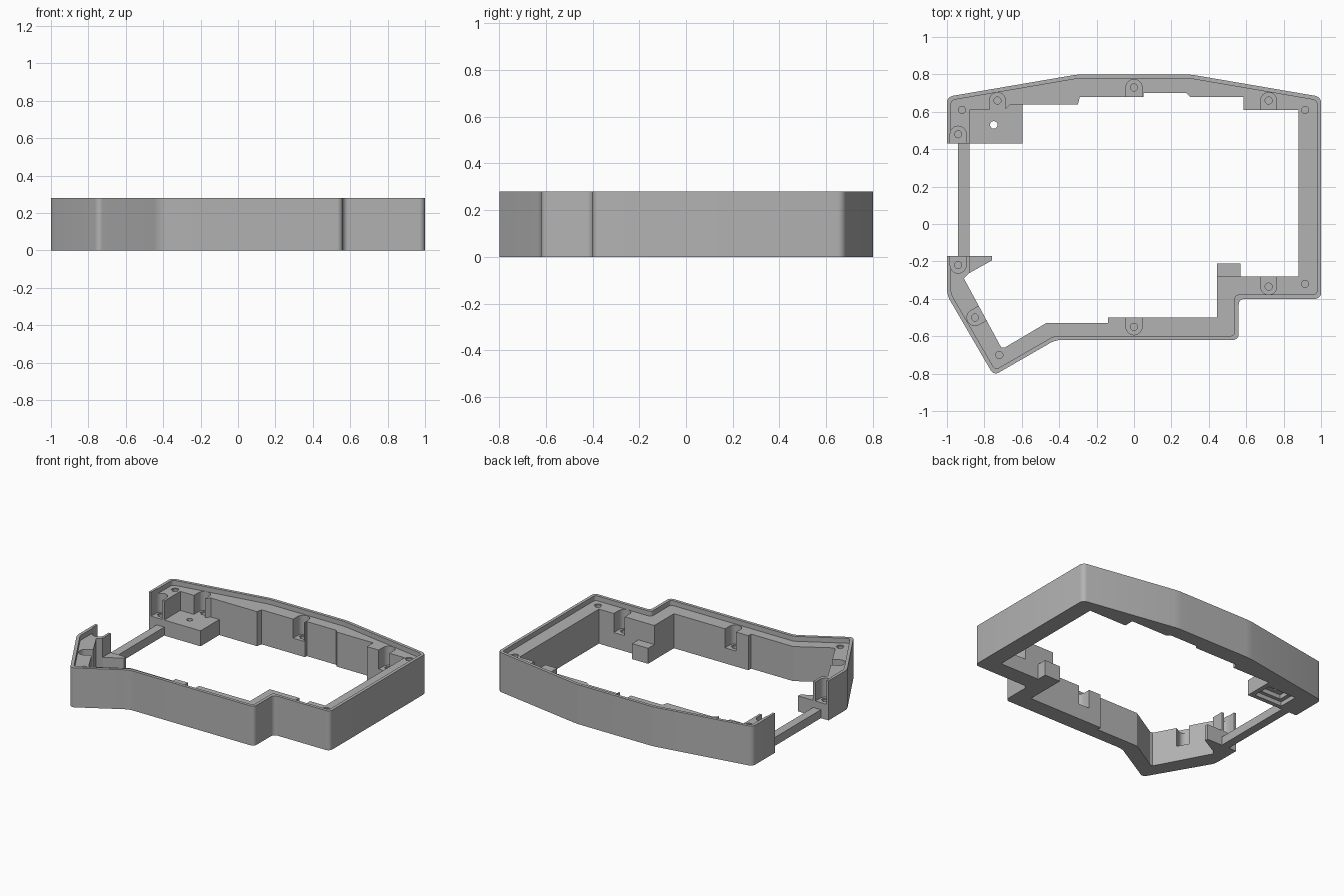
import bpy, bmesh, math
from mathutils import Vector

old = bpy.data.objects.get("Cube")
if old:
    bpy.data.objects.remove(old, do_unlink=True)

HEIGHT, LEDGE, FLOOR, RIM = 0.28, 0.245, 0.11, 0.022

grey = bpy.data.materials.new("case grey")
grey.use_nodes = True
grey.diffuse_color = (0.45, 0.45, 0.45, 1)
grey.node_tree.nodes["Principled BSDF"].inputs["Base Color"].default_value = (0.45, 0.45, 0.45, 1)


def prism(name, points, z0, z1, radius=0):
    """Extrude a flat outline, optionally rounding its upright corners."""
    bm = bmesh.new()
    face = bm.faces.new([bm.verts.new((x, y, z0)) for x, y in points])
    top = bmesh.ops.extrude_face_region(bm, geom=[face])["geom"]
    for v in top:
        if isinstance(v, bmesh.types.BMVert):
            v.co.z = z1
    if radius:
        upright = [e for e in bm.edges if abs(e.verts[0].co.z - e.verts[1].co.z) > 0.001]
        bmesh.ops.bevel(bm, geom=upright, offset=radius, segments=5, profile=0.5, affect='EDGES')
    bmesh.ops.recalc_face_normals(bm, faces=bm.faces)
    mesh = bpy.data.meshes.new(name)
    bm.to_mesh(mesh)
    bm.free()
    obj = bpy.data.objects.new(name, mesh)
    mesh.materials.append(grey)
    bpy.context.collection.objects.link(obj)
    return obj


def box(name, x0, x1, y0, y1, z0, z1, radius=0):
    return prism(name, [(x0, y0), (x1, y0), (x1, y1), (x0, y1)], z0, z1, radius)


def circle(x, y, r, n=24):
    return [(x + r * math.cos(i * math.tau / n), y + r * math.sin(i * math.tau / n)) for i in range(n)]


def slot(x, y, angle, r, length):
    """U outline: round around the point, open along the angle."""
    d = Vector((math.cos(angle), math.sin(angle)))
    side = Vector((-d.y, d.x))
    c = Vector((x, y))
    arc = [c + side * r * math.cos(t) - d * r * math.sin(t) for t in (i * math.pi / 12 for i in range(13))]
    return [c + side * r + d * length] + arc + [c - side * r + d * length]


def inset(points, dist):
    """Move each side of a counter-clockwise outline inward."""
    pts = [Vector(p) for p in points]
    result = []
    for i, p in enumerate(pts):
        a = (p - pts[i - 1]).normalized()
        b = (pts[(i + 1) % len(pts)] - p).normalized()
        na, nb = Vector((-a.y, a.x)), Vector((-b.y, b.x))
        result.append(p + (na + nb) * dist / (1 + na.dot(nb)))
    return result


def cut(obj, cutter):
    mod = obj.modifiers.new("cut", 'BOOLEAN')
    mod.operation, mod.solver, mod.object = 'DIFFERENCE', 'EXACT', cutter
    cutter.hide_render = True
    bpy.context.view_layer.objects.active = obj
    bpy.ops.object.modifier_apply(modifier=mod.name)
    bpy.data.objects.remove(cutter, do_unlink=True)


# Outer shell outline and the stepped inner opening, both counter-clockwise
outer = [(1, 0.68), (0.3, 0.8), (-0.3, 0.8), (-1, 0.68), (-1, -0.38),
         (-0.75, -0.81), (-0.42, -0.62), (0.56, -0.62), (0.56, -0.4), (1, -0.4)]
opening = [(0.88, 0.61), (0.585, 0.61), (0.585, 0.68), (0.3, 0.68), (0.28, 0.7), (0.05, 0.7),
           (0.05, 0.68), (-0.29, 0.68), (-0.3, 0.64), (-0.66, 0.64), (-0.69, 0.61), (-0.88, 0.61),
           (-0.88, -0.26), (-0.91, -0.29), (-0.71, -0.66), (-0.69, -0.66), (-0.47, -0.53),
           (-0.14, -0.53), (-0.14, -0.5), (0.445, -0.5), (0.445, -0.28), (0.88, -0.28)]

frame = prism("case_frame", outer, 0, HEIGHT, 0.03)
cut(frame, prism("opening_cutter", opening, -0.1, 0.5))
cut(frame, prism("recess_cutter", inset(outer, RIM), LEDGE, 0.5, 0.02))
# Gap in the side wall
cut(frame, box("gap_cutter", -1.1, -0.87, -0.17, 0.43, -0.1, 0.5))

# Screw pockets open to the inside: x, y, opening direction in degrees
pockets = [(-0.73, 0.66, -90), (0, 0.73, -90), (0.72, 0.66, -90), (0.72, -0.335, 90),
           (0, -0.55, 90), (-0.85, -0.5, 30), (-0.94, -0.22, 90), (-0.94, 0.48, -90)]
corner_screws = [(-0.92, 0.61), (0.915, 0.61), (0.915, -0.32), (-0.72, -0.7)]
for x, y, deg in pockets:
    cut(frame, prism("pocket_cutter", slot(x, y, math.radians(deg), 0.043, 0.11), FLOOR, 0.5))
    cut(frame, prism("hole_cutter", circle(x, y, 0.026), 0.04, 0.2))
for x, y in corner_screws:
    cut(frame, prism("hole_cutter", circle(x, y, 0.026), 0.12, 0.5))

# Threaded sleeves in every screw hole
parts = [frame]
for i, (x, y, top) in enumerate([(p[0], p[1], FLOOR) for p in pockets]
                                + [(x, y, LEDGE) for x, y in corner_screws]):
    sleeve = prism(f"screw_sleeve_{i + 1}", circle(x, y, 0.026), top - 0.06, top - 0.004)
    cut(sleeve, prism("bore_cutter", circle(x, y, 0.019), top - 0.05, 0.5))
    parts.append(sleeve)

# Low mounting pad with a through hole and a hollow underside
pad = box("mounting_pad", -0.88, -0.595, 0.43, 0.64, 0, FLOOR)
cut(pad, box("pad_hollow_cutter", -0.85, -0.63, 0.46, 0.6, -0.1, 0.03))
cut(pad, box("pad_hollow_cutter", -0.82, -0.66, 0.485, 0.575, -0.1, 0.06))
cut(pad, prism("pad_hole_cutter", circle(-0.75, 0.53, 0.02), -0.1, 0.5))

# Low tie bar, bracket and inner tab
parts += [pad,
          box("side_bar", -0.94, -0.88, -0.17, 0.43, 0, 0.06),
          prism("side_bracket", [(-0.88, -0.17), (-0.88, -0.262), (-0.76, -0.195), (-0.76, -0.17)], 0, FLOOR),
          box("inner_tab", 0.445, 0.57, -0.28, -0.21, 0, FLOOR)]

bpy.ops.object.select_all(action='DESELECT')
for obj in parts:
    obj.select_set(True)
bpy.context.view_layer.objects.active = frame
bpy.ops.object.shade_smooth_by_angle(angle=math.radians(30))
